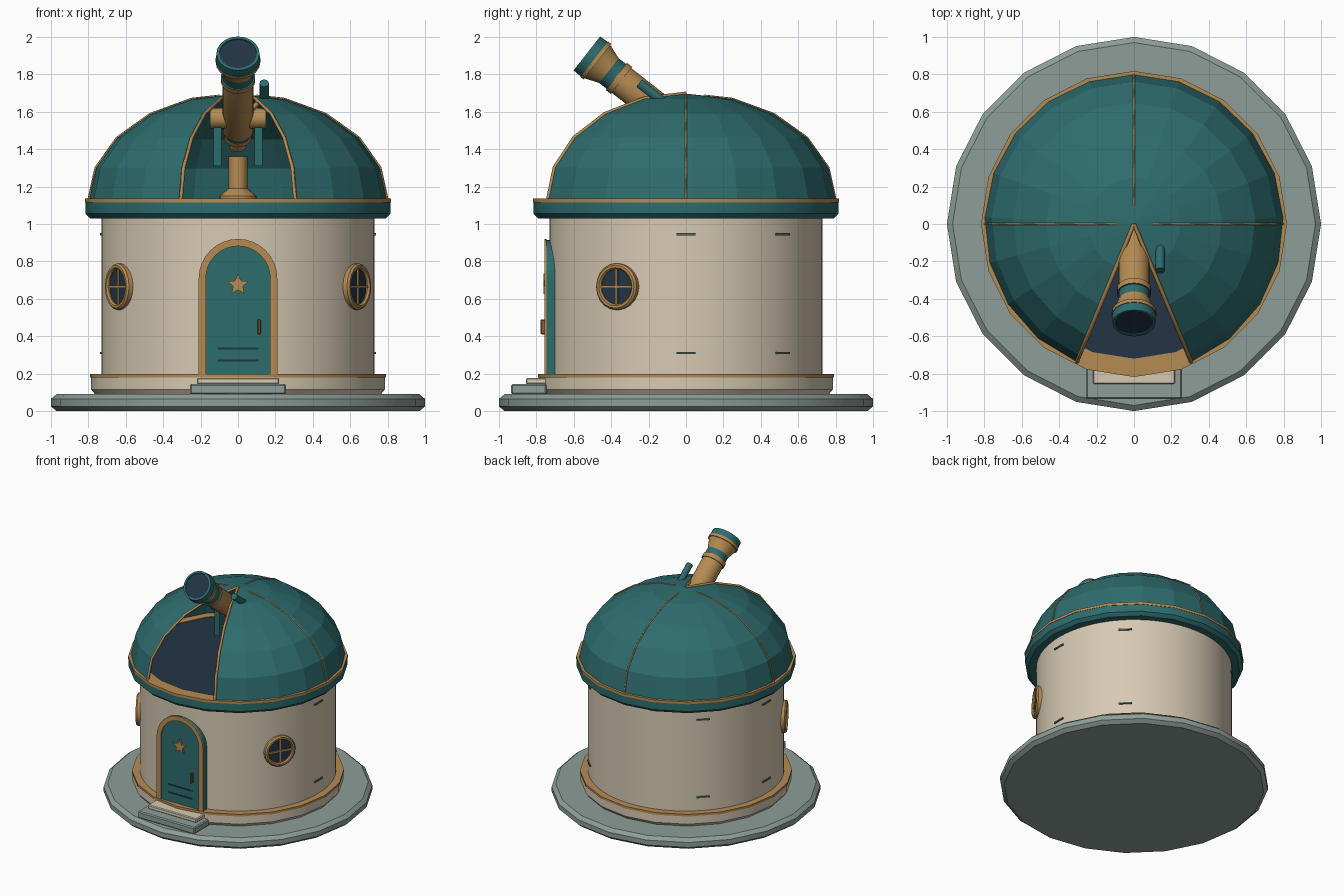
import bpy, bmesh, math
from math import sin, cos, pi, radians
from mathutils import Matrix, Vector

if "Cube" in bpy.data.objects:
    bpy.data.objects.remove(bpy.data.objects["Cube"], do_unlink=True)


def material(name, r, g, b):
    m = bpy.data.materials.new(name)
    m.use_nodes = True
    m.diffuse_color = (r, g, b, 1)
    m.node_tree.nodes["Principled BSDF"].inputs["Base Color"].default_value = (r, g, b, 1)
    return m


TEAL = material("teal paint", 0.027, 0.15, 0.155)
CREAM = material("cream plaster", 0.68, 0.59, 0.45)
GOLD = material("brass", 0.46, 0.26, 0.085)
NAVY = material("dark navy", 0.017, 0.034, 0.06)
STONE = material("grey stone", 0.27, 0.34, 0.31)
SLATE = material("slate", 0.09, 0.14, 0.13)
BRONZE = material("bronze", 0.25, 0.11, 0.035)

Rot, Move = Matrix.Rotation, Matrix.Translation


def finish(name, bm, mats, matrix=None, smooth=True):
    bmesh.ops.remove_doubles(bm, verts=bm.verts, dist=0.0001)
    bmesh.ops.recalc_face_normals(bm, faces=bm.faces)
    me = bpy.data.meshes.new(name)
    bm.to_mesh(me)
    bm.free()
    for m in mats:
        me.materials.append(m)
    if smooth:
        me.polygons.foreach_set("use_smooth", [True] * len(me.polygons))
        me.set_sharp_from_angle(angle=radians(30))
    ob = bpy.data.objects.new(name, me)
    ob.matrix_world = matrix or Matrix()
    bpy.context.collection.objects.link(ob)
    return ob


def lathe(name, profile, mats, segs=20, matrix=None, smooth=True, start=0, span=360, bands=()):
    """Turn (radius, height) points about z; bands lists the spans using the second material."""
    bm = bmesh.new()
    rows = []
    for i in range(segs + 1):
        a = radians(start + span * i / segs)
        rows.append([bm.verts.new((r * cos(a), r * sin(a), z)) for r, z in profile])
    for a, b in zip(rows, rows[1:]):
        for j in range(len(profile) - 1):
            f = bm.faces.new((a[j], b[j], b[j + 1], a[j + 1]))
            f.material_index = int(j in bands)
    bmesh.ops.dissolve_degenerate(bm, edges=bm.edges, dist=0.0001)
    return finish(name, bm, mats, matrix, smooth)


def box(name, mat, center, size, matrix=None, bevel=0):
    bm = bmesh.new()
    bmesh.ops.create_cube(bm, size=1, matrix=Move(center) @ Matrix.Diagonal((*size, 1)))
    if bevel:
        bmesh.ops.bevel(bm, geom=bm.edges[:], offset=bevel, segments=1, affect='EDGES')
    return finish(name, bm, [mat], matrix, False)


def plate(name, mat, points, front, back):
    """Extrude an (x, z) outline along y."""
    bm = bmesh.new()
    face = bm.faces.new([bm.verts.new((x, front, z)) for x, z in points])
    new = bmesh.ops.extrude_face_region(bm, geom=[face])["geom"]
    verts = [v for v in new if isinstance(v, bmesh.types.BMVert)]
    bmesh.ops.translate(bm, verts=verts, vec=(0, back - front, 0))
    return finish(name, bm, [mat], None, False)


def arch(half, bottom, top, n=16):
    arc = [(half * cos(pi * i / n), top - half + half * sin(pi * i / n)) for i in range(n + 1)]
    return [(half, bottom)] + arc + [(-half, bottom)]


def rod(name, mat, points, radius):
    cu = bpy.data.curves.new(name, 'CURVE')
    cu.dimensions = '3D'
    cu.bevel_depth, cu.bevel_resolution, cu.use_fill_caps = radius, 0, True
    sp = cu.splines.new('POLY')
    sp.points.add(len(points) - 1)
    for p, co in zip(sp.points, points):
        p.co = (*co, 1)
    cu.materials.append(mat)
    bpy.context.collection.objects.link(bpy.data.objects.new(name, cu))


# Ground slab, plinth and wall
lathe("base_slab", [(0, 0), (.97, 0), (1, .025), (1, .065), (.97, .09), (0, .09)], [STONE])
lathe("plinth", [(0, .09), (.765, .09), (.785, .115), (.785, .18), (0, .18)], [CREAM])
lathe("plinth_band", [(.7, .18), (.79, .18), (.79, .198), (.7, .198)], [GOLD])
lathe("wall", [(.73, .17), (.73, 1.05)], [CREAM], 64)

# Dome collar, brass ring and floor
lathe("dome_collar", [(.7, 1.03), (.79, 1.03), (.815, 1.055), (.815, 1.118), (.7, 1.118)], [TEAL])
lathe("collar_ring", [(.72, 1.115), (.818, 1.115), (.818, 1.135), (.72, 1.135), (.72, 1.115)], [GOLD])
lathe("dome_floor", [(0, 1.13), (.725, 1.13)], [NAVY])

# Faceted dome with a wedge opening towards the front
SLOT = 22.5
outer = [(.8 * cos(i * pi / 10), 1.125 + .572 * sin(i * pi / 10)) for i in range(6)]
inner = [(r * .98, 1.125 + (z - 1.125) * .975) for r, z in reversed(outer)]
lathe("dome_shell", outer + inner + outer[:1], [TEAL], 18, smooth=False,
      start=-90 + SLOT, span=360 - 2 * SLOT)


def meridian(name, angle, radius, stop):
    a = radians(angle)
    pts = [(r * cos(a), r * sin(a), z) for r, z in outer]
    pts[-1] = Vector(pts[-2]).lerp(Vector(pts[-1]), stop)
    rod(name, GOLD, pts, radius)


for side, angle in (("left", 0), ("back", 90), ("right", 180)):
    meridian("dome_rib_" + side, angle, .006, .6)
for side, angle in (("left", -90 + SLOT), ("right", -90 - SLOT)):
    meridian("opening_trim_" + side, angle, .011, 1)

# Door with frame, star, handle and slots
plate("door", TEAL, arch(.207, .19, .915), -.747, -.66)
plate("door_frame", GOLD, arch(.21, .19, .92) + arch(.172, .19, .882)[::-1], -.756, -.746)
star = [((.06 if i % 2 == 0 else .027) * sin(i * pi / 5),
         .675 + (.06 if i % 2 == 0 else .027) * cos(i * pi / 5)) for i in range(10)]
plate("door_star", GOLD, star, -.762, -.74)
box("door_handle", BRONZE, (.113, -.762, .45), (.018, .03, .08), bevel=.005)
for i in range(2):
    box(f"door_slot_{i}", NAVY, (0, -.748, .27 + .065 * i), (.22, .006, .01))

# Front steps
box("lower_step", STONE, (0, -.84, .117), (.515, .19, .056), bevel=.008)
box("upper_step", CREAM, (0, -.79, .16), (.44, .13, .034), bevel=.006)

# Round windows
for side, angle in (("left", -30), ("right", 210)):
    m = Rot(radians(angle), 4, 'Z') @ Move((.72, 0, .665)) @ Rot(pi / 2, 4, 'Y')
    lathe("window_ring_" + side, [(.095, -.03), (.125, -.03), (.125, .025), (.115, .036),
          (.102, .036), (.094, .025), (.095, -.03)], [GOLD], 20, m)
    lathe("window_glass_" + side, [(0, .018), (.1, .018)], [NAVY], 20, m)
    box("window_bar_across_" + side, GOLD, (0, 0, .021), (.012, .19, .012), m)
    box("window_bar_upright_" + side, GOLD, (0, 0, .021), (.19, .012, .012), m)

# Small slate vents around the wall
for angle in (0, 45, 135, 180):
    for z in (.31, .945):
        box(f"wall_vent_{angle}_{z}", SLATE, (.729, 0, z), (.018, .1, .012),
            Rot(radians(angle), 4, 'Z'))

# Telescope: local z runs from the lens back to the eyepiece
TILT = radians(38)
axis = Vector((0, cos(TILT), -sin(TILT)))
aim = Move((0, -.53, 1.912)) @ axis.to_track_quat('Z', 'Y').to_matrix().to_4x4()
lathe("telescope_tube", [(.098, .012), (.1, 0), (.115, 0), (.117, .05), (.12, .05), (.12, .072), (.112, .072),
      (.084, .15), (.084, .2), (.092, .2), (.092, .235), (.084, .235), (.084, .66), (.07, .69),
      (.075, .69), (.075, .72), (.045, .72), (.045, .8), (0, .8)],
      [TEAL, GOLD], 20, aim, bands=(4, 5, 6, 9, 10, 11, 14, 15, 16))
lathe("telescope_lens", [(0, .006), (.103, .006)], [NAVY], 20, aim)

# Finder scope beside the tube
finder = Move((.14, -.25, 1.753)) @ axis.to_track_quat('Z', 'Y').to_matrix().to_4x4()
lathe("finder_scope", [(0, 0), (.025, 0), (.025, .2), (0, .2)], [TEAL], 12, finder)
rod("finder_bracket", GOLD, [(.06, -.14, 1.6), (.14, -.16, 1.68)], .014)

# Telescope mount
PIVOT_Y = -.09
lathe("mount_axle", [(0, -.15), (.055, -.15), (.055, .15), (0, .15)], [GOLD], 16,
      Move((0, PIVOT_Y, 1.565)) @ Rot(pi / 2, 4, 'Y'))
lathe("mount_pedestal", [(0, 1.13), (.1, 1.13), (.1, 1.15), (.05, 1.19), (.05, 1.36), (0, 1.36)],
      [GOLD], 16, Move((0, PIVOT_Y, 0)))
for side, x in (("left", .11), ("right", -.11)):
    box("mount_arm_" + side, TEAL, (x, PIVOT_Y, 1.435), (.042, .05, .25))
